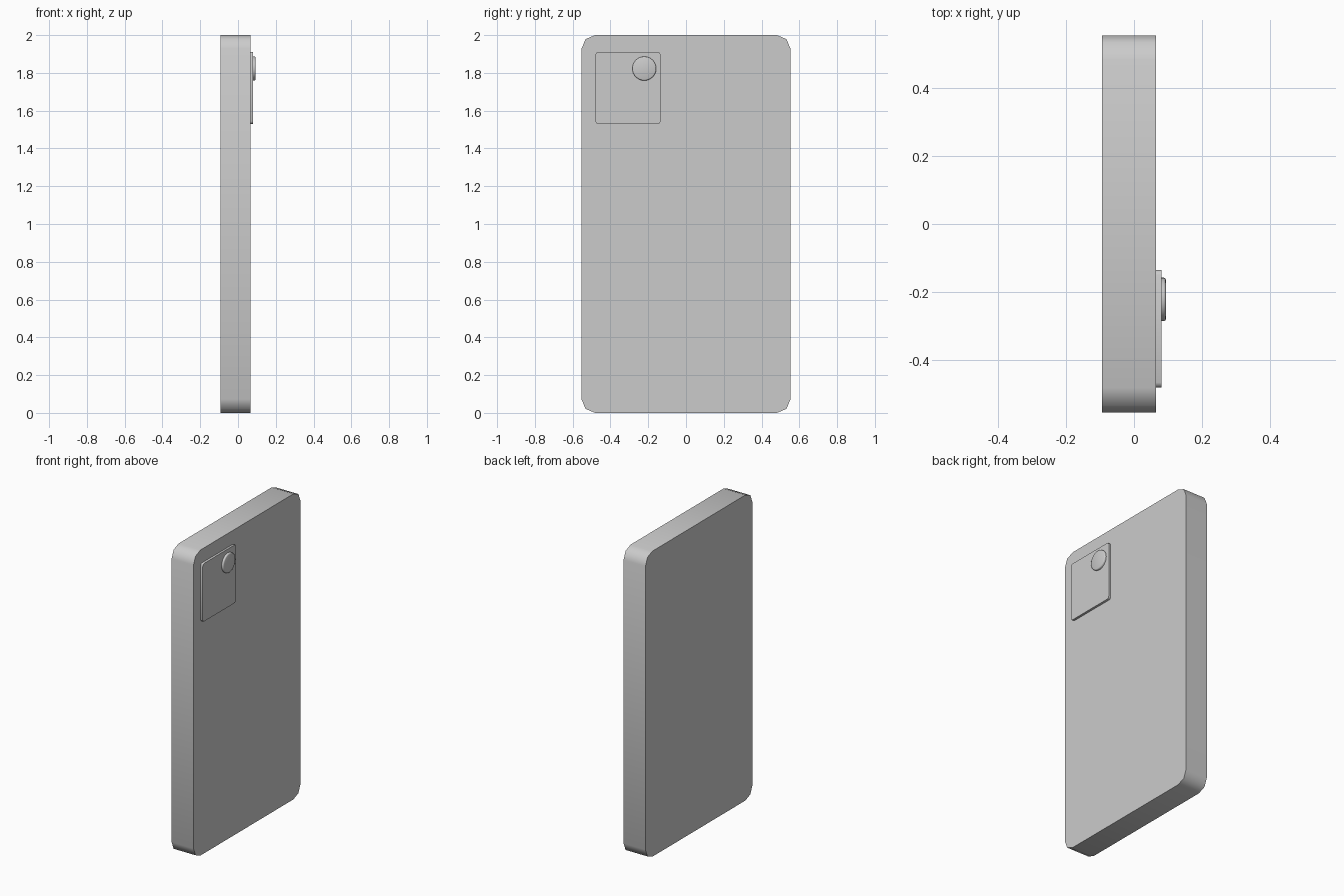
import bpy, bmesh, math
from mathutils import Matrix

if "Cube" in bpy.data.objects:
    bpy.data.objects.remove(bpy.data.objects["Cube"])


def finish(bm, name):
    bmesh.ops.recalc_face_normals(bm, faces=bm.faces)
    mesh = bpy.data.meshes.new(name)
    bm.to_mesh(mesh)
    bm.free()
    obj = bpy.data.objects.new(name, mesh)
    bpy.context.collection.objects.link(obj)
    return obj


def rounded_slab(name, x, y, z, radius):
    """Box with its four x-direction edges rounded; x, y, z are (min, max)."""
    bm = bmesh.new()
    bmesh.ops.create_cube(bm, size=1)
    for v in bm.verts:
        v.co = [r[0] if c < 0 else r[1] for c, r in zip(v.co, (x, y, z))]
    edges = [e for e in bm.edges
             if abs(e.verts[0].co.x - e.verts[1].co.x) > 1e-4]
    bmesh.ops.bevel(bm, geom=edges, offset=radius, segments=2,
                    profile=0.5, affect='EDGES')
    return finish(bm, name)


def lens(name, x, y, z, radius, bevel):
    """Disc facing +x with a bevelled outer rim."""
    bm = bmesh.new()
    depth = x[1] - x[0]
    place = (Matrix.Translation(((x[0] + x[1]) / 2, y, z))
             @ Matrix.Rotation(math.pi / 2, 4, 'Y'))
    bmesh.ops.create_cone(bm, cap_ends=True, segments=32, radius1=radius,
                          radius2=radius, depth=depth, matrix=place)
    rim = [e for e in bm.edges if all(v.co.x > x[1] - 1e-4 for v in e.verts)]
    bmesh.ops.bevel(bm, geom=rim, offset=bevel, segments=2,
                    profile=0.5, affect='EDGES')
    return finish(bm, name)


# Phone body, camera plate on its +x face, and the single lens
parts = [
    rounded_slab("phone_body", (-0.0935, 0.065), (-0.553, 0.553), (0, 2), 0.072),
    rounded_slab("camera_plate", (0.06, 0.08), (-0.479, -0.135), (1.53, 1.91), 0.014),
    lens("camera_lens", (0.075, 0.0935), -0.221, 1.823, 0.0635, 0.006),
]

# Smooth shading on the rounded corners, sharp elsewhere
for obj in parts:
    bpy.ops.object.select_all(action='DESELECT')
    obj.select_set(True)
    bpy.context.view_layer.objects.active = obj
    bpy.ops.object.shade_smooth_by_angle(angle=math.radians(50))
